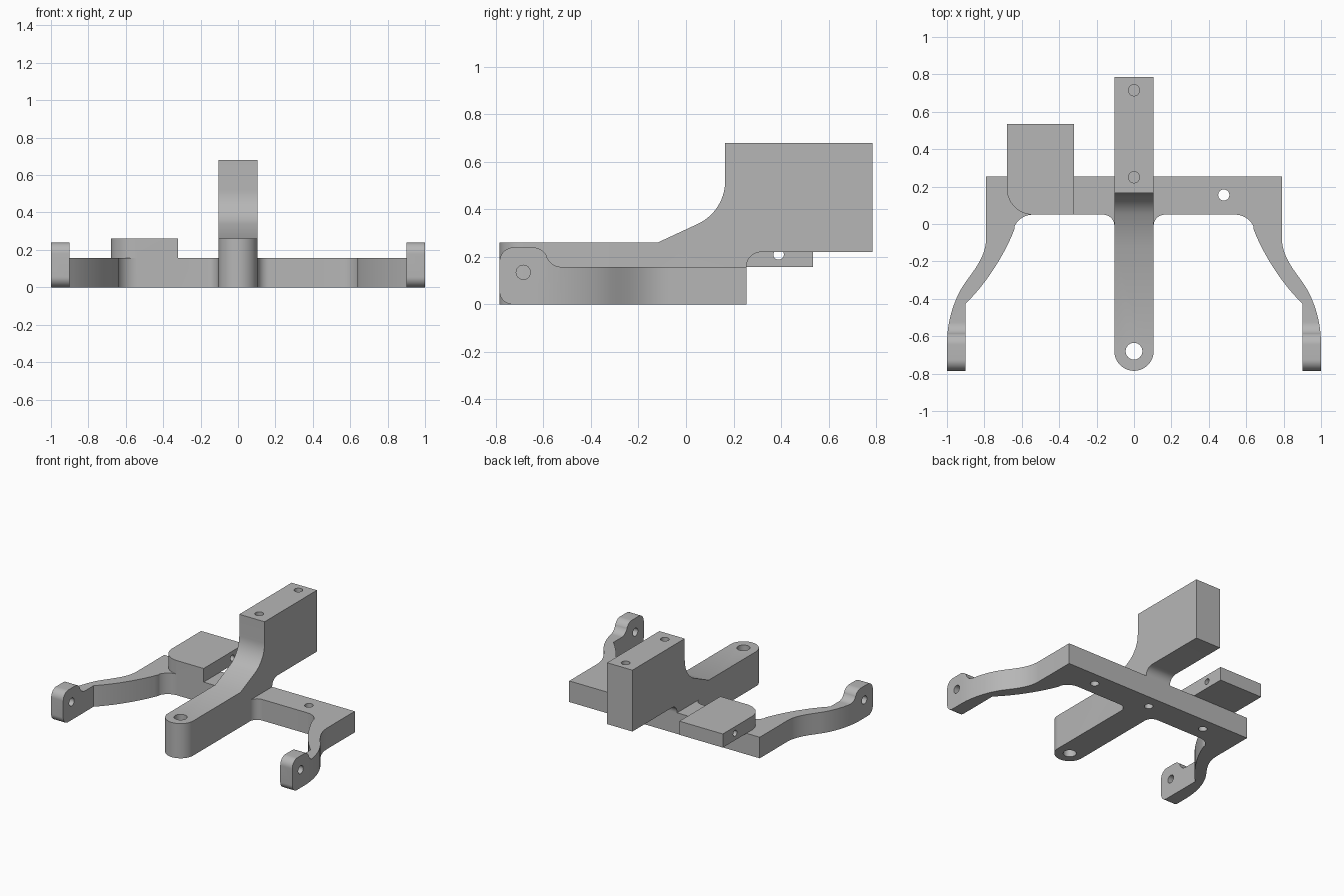
import bpy, bmesh
from math import cos, sin, radians

cube = bpy.data.objects.get("Cube")
if cube:
    bpy.data.objects.remove(cube, do_unlink=True)

grey = bpy.data.materials.new("plain_grey")
grey.use_nodes = True
GREY = (0.47, 0.47, 0.47, 1)
grey.diffuse_color = GREY
grey.node_tree.nodes["Principled BSDF"].inputs["Base Color"].default_value = GREY


def arc(cx, cy, r, start, end, steps=14):
    angles = [radians(start + (end - start) * i / steps) for i in range(steps + 1)]
    return [(cx + r * cos(a), cy + r * sin(a)) for a in angles]


def bezier(a, b, c, d, steps=14):
    pts = []
    for i in range(steps + 1):
        t = i / steps
        s = 1 - t
        pts.append(tuple(s**3 * p + 3 * s * s * t * q + 3 * s * t * t * r + t**3 * e
                         for p, q, r, e in zip(a, b, c, d)))
    return pts


def prism(name, outline, axis, lo, hi):
    """Extrude a closed outline along x (outline in yz) or z (outline in xy)."""
    bm = bmesh.new()

    def place(p, w):
        return (p[0], p[1], w) if axis == "z" else (w, p[0], p[1])

    low = [bm.verts.new(place(p, lo)) for p in outline]
    high = [bm.verts.new(place(p, hi)) for p in outline]
    bm.faces.new(low)
    bm.faces.new(high)
    for i in range(len(low)):
        j = (i + 1) % len(low)
        bm.faces.new((low[i], low[j], high[j], high[i]))
    bmesh.ops.recalc_face_normals(bm, faces=bm.faces)
    mesh = bpy.data.meshes.new(name)
    bm.to_mesh(mesh)
    bm.free()
    mesh.materials.append(grey)
    obj = bpy.data.objects.new(name, mesh)
    bpy.context.collection.objects.link(obj)
    return obj


def combine(target, other, operation):
    """Apply a boolean and discard the second solid."""
    mod = target.modifiers.new(operation.lower(), "BOOLEAN")
    mod.operation = operation
    mod.solver = "EXACT"
    mod.object = other
    bpy.ops.object.select_all(action="DESELECT")
    bpy.context.view_layer.objects.active = target
    target.select_set(True)
    bpy.ops.object.modifier_apply(modifier=mod.name)
    bpy.data.objects.remove(other, do_unlink=True)


def drill(target, axis, u, v, r, lo, hi):
    cutter = prism("hole_cutter", arc(u, v, r, 0, 345, 23), axis, lo, hi)
    combine(target, cutter, "DIFFERENCE")


# Crossbar with two swept arms: half outline, mirrored
half = arc(0.165, -0.01, 0.06, 180, 90)
half += arc(0.54, -0.06, 0.11, 90, 25)
half += bezier((0.64, -0.03), (0.69, -0.16), (0.79, -0.32), (0.9, -0.425))
half += [(0.9, -0.785), (1, -0.785)]
half += bezier((1, -0.64), (1, -0.51), (0.955, -0.385), (0.9, -0.31))
half += bezier((0.9, -0.31), (0.85, -0.24), (0.79, -0.17), (0.79, -0.07))[1:]
half += [(0.79, 0.255)]
outline = half + [(-x, y) for x, y in reversed(half)]
bracket = prism("bracket", outline, "z", -0.1, 0.4)

# Side profile with raised, rounded arm ends
side = arc(-0.73, 0.055, 0.055, 270, 180)
side += arc(-0.725, 0.18, 0.06, 180, 90)
side += arc(-0.645, 0.175, 0.065, 90, 25)
side += arc(-0.525, 0.223, 0.065, 202, 270)
side += [(0.4, 0.158), (0.4, 0)]
combine(bracket, prism("side_profile", side, "x", -1.2, 1.2), "INTERSECT")

# Central spine: low nose, curved rise and tall rear block
spine_side = [(-0.9, 0), (-0.9, 0.26), (-0.12, 0.26)]
spine_side += arc(-0.035, 0.52, 0.2, -64.7, 0)
spine_side += [(0.165, 0.68), (0.785, 0.68), (0.785, 0.22)]
spine_side += arc(0.315, 0.16, 0.06, 90, 180)
spine_side += [(0.255, 0)]
spine = prism("spine", spine_side, "x", -0.105, 0.105)
nose = arc(0, -0.68, 0.105, 180, 360, 28) + [(0.105, 0.9), (-0.105, 0.9)]
combine(spine, prism("nose_outline", nose, "z", -0.2, 0.9), "INTERSECT")

# Rear mounting pad with one rounded corner
pad_outline = arc(-0.54, 0.19, 0.14, 180, 270)
pad_outline += [(-0.32, 0.05), (-0.32, 0.535), (-0.68, 0.535)]
pad = prism("mounting_pad", pad_outline, "z", 0.158, 0.26)

combine(bracket, spine, "UNION")
combine(bracket, pad, "UNION")

# Vertical holes: nose, spine top, crossbar underside
drill(bracket, "z", 0, -0.68, 0.045, -0.1, 0.5)
for y in (0.25, 0.715):
    drill(bracket, "z", 0, y, 0.03, 0.42, 0.8)
for x, top in ((-0.48, 0.15), (0, 0.15), (0.48, 0.3)):
    drill(bracket, "z", x, 0.155, 0.03, -0.1, top)

# Cross holes: arm ends and mounting pad
for lo, hi in ((-1.1, -0.8), (0.8, 1.1)):
    drill(bracket, "x", -0.685, 0.135, 0.03, lo, hi)
drill(bracket, "x", 0.39, 0.21, 0.022, -0.8, -0.2)

bpy.ops.object.select_all(action="DESELECT")
bracket.select_set(True)
bpy.context.view_layer.objects.active = bracket
bpy.ops.object.shade_smooth_by_angle(angle=radians(25))
